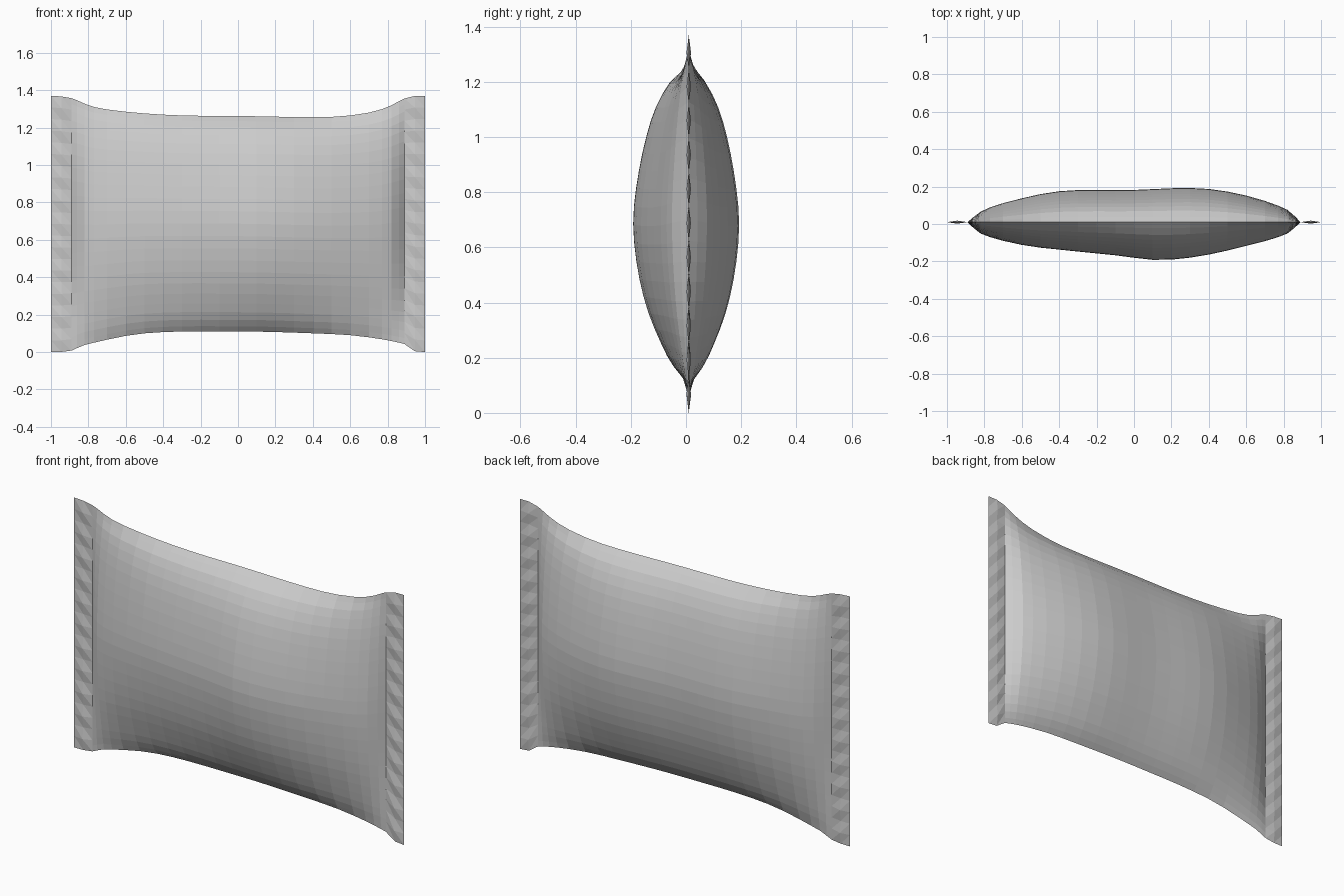
import bpy, bmesh

if "Cube" in bpy.data.objects:
    bpy.data.objects.remove(bpy.data.objects["Cube"])

SEAM_Y = 0.01
ROWS = 22


def curve(points, t):
    """Smooth interpolation through a few (position, value) points."""
    t = min(max(t, points[0][0]), points[-1][0])
    n = len(points)

    def slope(i):
        a, b = points[max(i - 1, 0)], points[min(i + 1, n - 1)]
        return (b[1] - a[1]) / (b[0] - a[0])

    for i in range(n - 1):
        (x0, y0), (x1, y1) = points[i], points[i + 1]
        if t <= x1:
            h = x1 - x0
            s = (t - x0) / h
            return ((2*s**3 - 3*s**2 + 1) * y0 + (s**3 - 2*s**2 + s) * h * slope(i)
                    + (3*s**2 - 2*s**3) * y1 + (s**3 - s**2) * h * slope(i + 1))


# Upper and lower outline of the pouch
TOP = [(-1, 1.37), (-0.9, 1.36), (-0.77, 1.31), (-0.55, 1.28), (-0.3, 1.265),
       (0, 1.262), (0.5, 1.257), (0.7, 1.28), (0.8, 1.31), (0.9, 1.36), (0.95, 1.37), (1, 1.37)]
BOTTOM = [(-1, 0), (-0.9, 0.005), (-0.82, 0.038), (-0.5, 0.10), (0, 0.11),
          (0.4, 0.10), (0.65, 0.085), (0.9, 0.04), (0.95, 0.002), (1, 0)]
# Bulge away from the seam along the width, front and back
FRONT = [(-0.89, 0), (-0.82, 0.06), (-0.6, 0.12), (-0.4, 0.145), (-0.1, 0.175),
         (0.13, 0.20), (0.35, 0.18), (0.6, 0.125), (0.82, 0.06), (0.89, 0)]
BACK = [(-0.89, 0), (-0.82, 0.055), (-0.7, 0.10), (-0.4, 0.163), (0, 0.17),
        (0.25, 0.18), (0.4, 0.175), (0.6, 0.14), (0.82, 0.065), (0.89, 0)]
# Fullness along the height
HEIGHT = [(0, 0), (0.03, 0.17), (0.08, 0.38), (0.25, 0.79), (0.45, 1.0),
          (0.6, 0.97), (0.82, 0.70), (0.94, 0.37), (1, 0)]


def outline(x, v):
    low, high = curve(BOTTOM, x), curve(TOP, x)
    return low + (high - low) * v


def finish(name, bm, mat):
    bmesh.ops.remove_doubles(bm, verts=bm.verts, dist=0.0002)
    mesh = bpy.data.meshes.new(name)
    bm.to_mesh(mesh)
    bm.free()
    mesh.materials.append(mat)
    bpy.context.collection.objects.link(bpy.data.objects.new(name, mesh))


def add_sheet(bm, grid, side, triangles=False):
    """Skin a grid of points indexed by column and row, facing outward."""
    g = [[bm.verts.new(p) for p in col] for col in grid]
    for i in range(len(g) - 1):
        for j in range(len(g[0]) - 1):
            a, b, c, d = g[i][j], g[i+1][j], g[i+1][j+1], g[i][j+1]
            for f in ([(a, b, d), (b, c, d)] if triangles else [(a, b, c, d)]):
                bm.faces.new(f if side < 0 else f[::-1])


foil = bpy.data.materials.new("grey_foil")
foil.diffuse_color = (0.6, 0.6, 0.6, 1)
foil.use_nodes = True
foil.node_tree.nodes["Principled BSDF"].inputs["Base Color"].default_value = foil.diffuse_color

# Rows are packed closer near the upper and lower seams
rows = [0.45 * j / ROWS + 0.55 * (3 * (j / ROWS)**2 - 2 * (j / ROWS)**3) for j in range(ROWS + 1)]
half = [0, 0.1, 0.2, 0.3, 0.4, 0.5, 0.6, 0.7, 0.77, 0.82, 0.86, 0.89]
columns = [-x for x in half[:0:-1]] + half

# Inflated pouch body
bm = bmesh.new()
for side, profile in ((-1, FRONT), (1, BACK)):
    grid = []
    for x in columns:
        col = []
        for v in rows:
            full = max(curve(HEIGHT, v), 0) ** (1 + 0.6 * abs(x)**4)
            col.append((x, SEAM_Y + side * curve(profile, x) * full, outline(x, v)))
        grid.append(col)
    add_sheet(bm, grid, side)
finish("pouch_body", bm, foil)

# Crimped flat seals at both ends
for label, sx in (("left", -1), ("right", 1)):
    bm = bmesh.new()
    xs = sorted([sx * 0.89, sx * 0.945, sx * 1.0])
    for side in (-1, 1):
        grid = []
        for x in xs:
            middle = abs(abs(x) - 0.945) < 0.01
            grid.append([(x, SEAM_Y + side * (0.008 * (j % 2) if middle and 0 < j < ROWS else 0),
                          outline(x, j / ROWS)) for j in range(ROWS + 1)])
        add_sheet(bm, grid, side, triangles=True)
    finish(label + "_seal", bm, foil)
